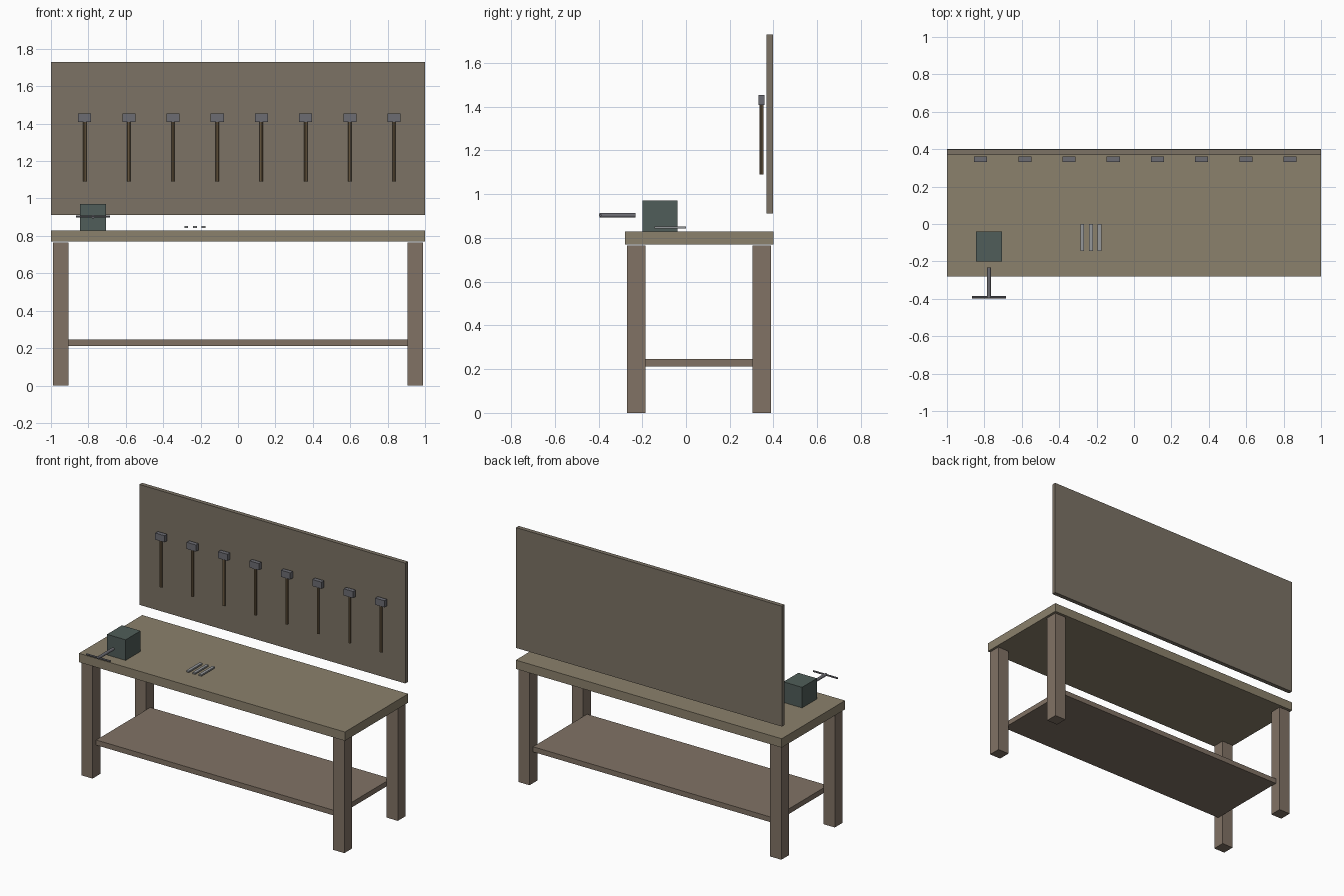
import bpy, math

if "Cube" in bpy.data.objects:
    bpy.data.objects.remove(bpy.data.objects["Cube"])


def material(name, rgb):
    m = bpy.data.materials.new(name)
    m.diffuse_color = (*rgb, 1)
    m.use_nodes = True
    m.node_tree.nodes["Principled BSDF"].inputs["Base Color"].default_value = m.diffuse_color
    return m


top_wood = material("top_wood", (0.26, 0.22, 0.15))
leg_wood = material("leg_wood", (0.22, 0.17, 0.13))
board_wood = material("board_wood", (0.20, 0.17, 0.13))
handle_wood = material("handle_wood", (0.22, 0.15, 0.08))
green_iron = material("green_iron", (0.08, 0.11, 0.10))
dark_steel = material("dark_steel", (0.15, 0.15, 0.17))
bright_steel = material("bright_steel", (0.30, 0.31, 0.32))


def box(name, x, y, z, mat):
    """Box given by its (min, max) range on each axis."""
    bpy.ops.mesh.primitive_cube_add(size=1, location=[sum(r) / 2 for r in (x, y, z)])
    o = bpy.context.object
    o.name = name
    o.scale = [r[1] - r[0] for r in (x, y, z)]
    bpy.ops.object.transform_apply(location=False, rotation=False, scale=True)
    o.data.materials.append(mat)
    return o


def rod(name, center, radius, length, rot, mat, sides=8):
    bpy.ops.mesh.primitive_cylinder_add(vertices=sides, radius=radius, depth=length,
                                        location=center, rotation=rot)
    o = bpy.context.object
    o.name = name
    o.data.materials.append(mat)
    return o


# Bench: top, legs and lower shelf
box("bench_top", (-1, 1), (-0.28, 0.4), (0.77, 0.83), top_wood)
for side, cx in (("left", -0.947), ("right", 0.947)):
    for end, cy in (("front", -0.228), ("back", 0.346)):
        box(f"{end}_{side}_leg", (cx - 0.042, cx + 0.042), (cy - 0.042, cy + 0.042),
            (0, 0.765), leg_wood)
box("lower_shelf", (-0.905, 0.905), (-0.23, 0.35), (0.212, 0.247), leg_wood)

# Tool board floating above the back edge
box("tool_board", (-1, 1), (0.369, 0.398), (0.912, 1.73), board_wood)

# Row of hammers
for i in range(8):
    x = -0.82 + i * 0.2363
    box(f"hammer_head_{i + 1}", (x - 0.035, x + 0.035), (0.332, 0.36), (1.408, 1.453), dark_steel)
    rod(f"hammer_handle_{i + 1}", (x, 0.346, 1.25), 0.009, 0.32, (0, 0, 0), handle_wood)

# Vise with screw and cross bar
box("vise_body", (-0.845, -0.705), (-0.2, -0.04), (0.83, 0.97), green_iron)
rod("vise_screw", (-0.775, -0.314, 0.903), 0.01, 0.164, (math.pi / 2, 0, 0), dark_steel, 12)
rod("vise_bar", (-0.775, -0.392, 0.903), 0.006, 0.18, (0, math.pi / 2, 0), dark_steel)

# Three files lying in a row
for i in range(3):
    x = -0.277 + i * 0.0465
    box(f"file_{i + 1}", (x - 0.01, x + 0.01), (-0.145, 0), (0.843, 0.853), bright_steel)
